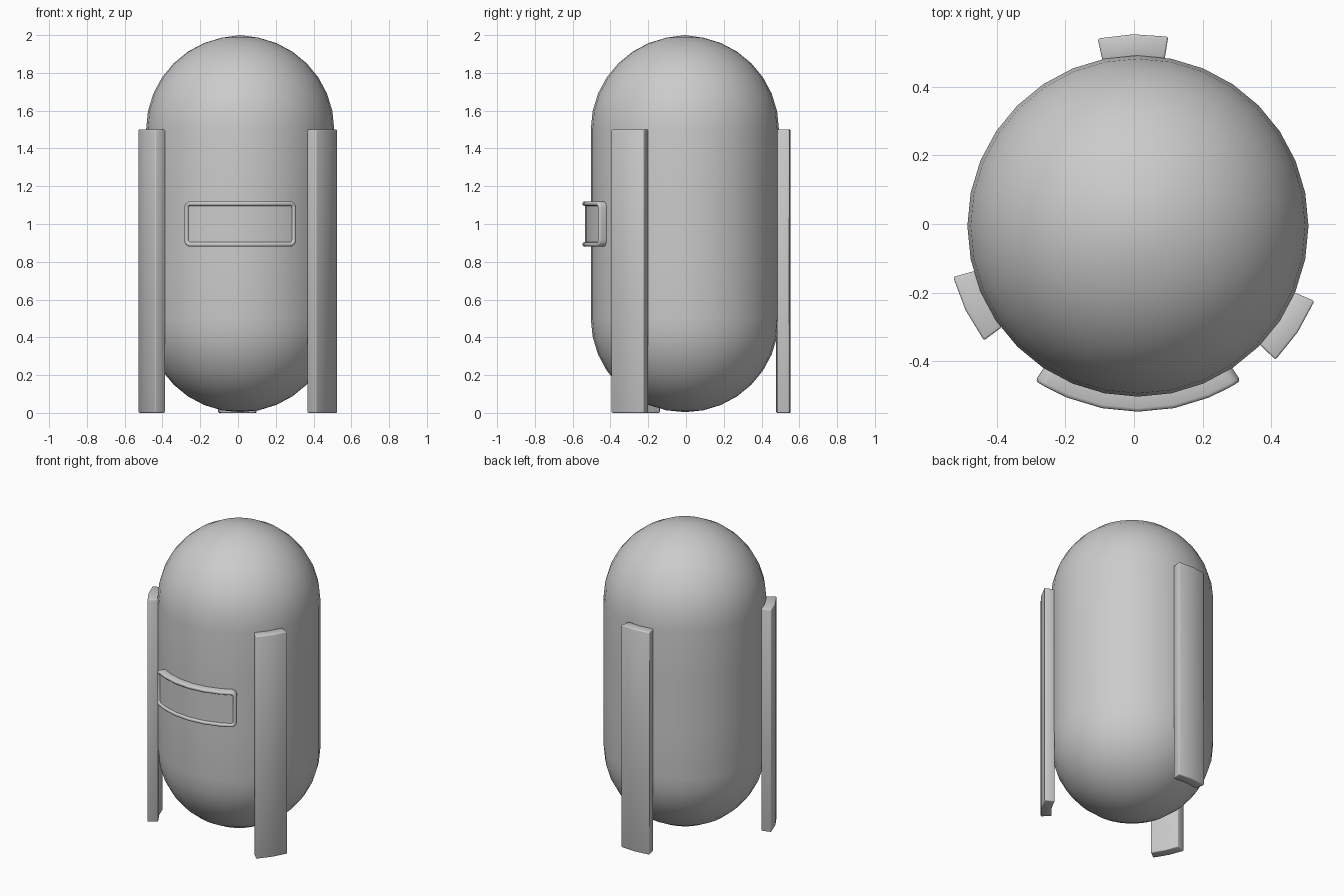
import bpy, bmesh
from math import sin, cos, pi, radians

if "Cube" in bpy.data.objects:
    bpy.data.objects.remove(bpy.data.objects["Cube"])

CX, CY = 0.0115, -0.006   # axis of the body
STEP = radians(11.25)     # one of 32 sides


def polar(r, a, z):
    return (CX + r * cos(a), CY + r * sin(a), z)


def make(name, verts, faces, bevel=0.0, angle=180):
    me = bpy.data.meshes.new(name)
    bm = bmesh.new()
    vs = [bm.verts.new(v) for v in verts]
    for f in faces:
        bm.faces.new([vs[i] for i in f])
    bmesh.ops.recalc_face_normals(bm, faces=bm.faces[:])
    bm.to_mesh(me)
    bm.free()
    ob = bpy.data.objects.new(name, me)
    bpy.context.collection.objects.link(ob)
    if bevel:
        m = ob.modifiers.new("Bevel", 'BEVEL')
        m.width, m.segments = bevel, 2
        m.limit_method, m.angle_limit = 'ANGLE', radians(40)
    bpy.ops.object.select_all(action='DESELECT')
    ob.select_set(True)
    bpy.context.view_layer.objects.active = ob
    bpy.ops.object.shade_smooth_by_angle(angle=radians(angle))
    return ob


# Capsule body: two hemispheres joined by a cylinder, 32 sides
R, N = 0.498, 32
prof = [(R * cos(i * pi / 16), 0.5 + 0.496 * sin(i * pi / 16)) for i in range(-7, 1)]
prof += [(R, 0.83), (R, 1.17)]
prof += [(r, 2 - z) for r, z in reversed(prof[:8])]
verts = [polar(r, j * STEP, z) for r, z in prof for j in range(N)]
faces = [(i * N + j, i * N + (j + 1) % N, (i + 1) * N + (j + 1) % N, (i + 1) * N + j)
         for i in range(len(prof) - 1) for j in range(N)]
lo, hi, last = len(verts), len(verts) + 1, (len(prof) - 1) * N
verts += [(CX, CY, 0.004), (CX, CY, 2.0)]
for j in range(N):
    k = (j + 1) % N
    faces += [(lo, k, j), (hi, last + j, last + k)]
make("capsule_body", verts, faces)


# Three curved legs standing against the body
def leg(name, deg):
    a0, half = radians(deg), radians(10.6)
    angs = [a0 - half, a0, a0 + half]
    outline = [(0.56, a) for a in angs] + [(0.494, a) for a in reversed(angs)]
    vs = [polar(r, a, z) for z in (0.0, 1.5) for r, a in outline]
    fs = [(i, (i + 1) % 6, (i + 1) % 6 + 6, i + 6) for i in range(6)]
    for o in (0, 6):
        fs += [(o, o + 1, o + 4, o + 5), (o + 1, o + 2, o + 3, o + 4)]
    make(name, vs, fs, bevel=0.006)


leg("back_leg", 91.5)
leg("left_leg", 206)
leg("right_leg", -33.6)


# Visor: raised rounded frame wrapped round the front, with a recessed panel
def half_outline(inset):
    """Upper half of a rounded rectangle as (angle, height), left to right."""
    w, h = radians(33.6) - inset / 0.54, 0.12 - inset
    c = max(0.035 - inset, 0.012)
    corner = [(w - (c - c * cos(t)) / 0.54, h - c + c * sin(t))
              for t in (i * pi / 8 for i in range(5))]
    mid = [(k * STEP, h) for k in range(-2, 3)]
    return [(-a, z) for a, z in corner] + mid + corner[::-1]


loops = [(0.0, 0.490), (0.0, 0.532), (0.003, 0.539), (0.008, 0.542),
         (0.016, 0.542), (0.021, 0.539), (0.024, 0.530)]
verts, faces = [], []
for inset, r in loops:
    top = half_outline(inset)
    ring = top + [(a, -z) for a, z in reversed(top)]
    verts += [polar(r, a - pi / 2, 1.0 + z) for a, z in ring]
M = len(ring)
for i in range(len(loops) - 1):
    faces += [(i * M + j, i * M + (j + 1) % M, (i + 1) * M + (j + 1) % M, (i + 1) * M + j)
              for j in range(M)]
o = (len(loops) - 1) * M
faces += [(o + j, o + j + 1, o + M - 2 - j, o + M - 1 - j) for j in range(M // 2 - 1)]
make("visor", verts, faces, angle=50)
